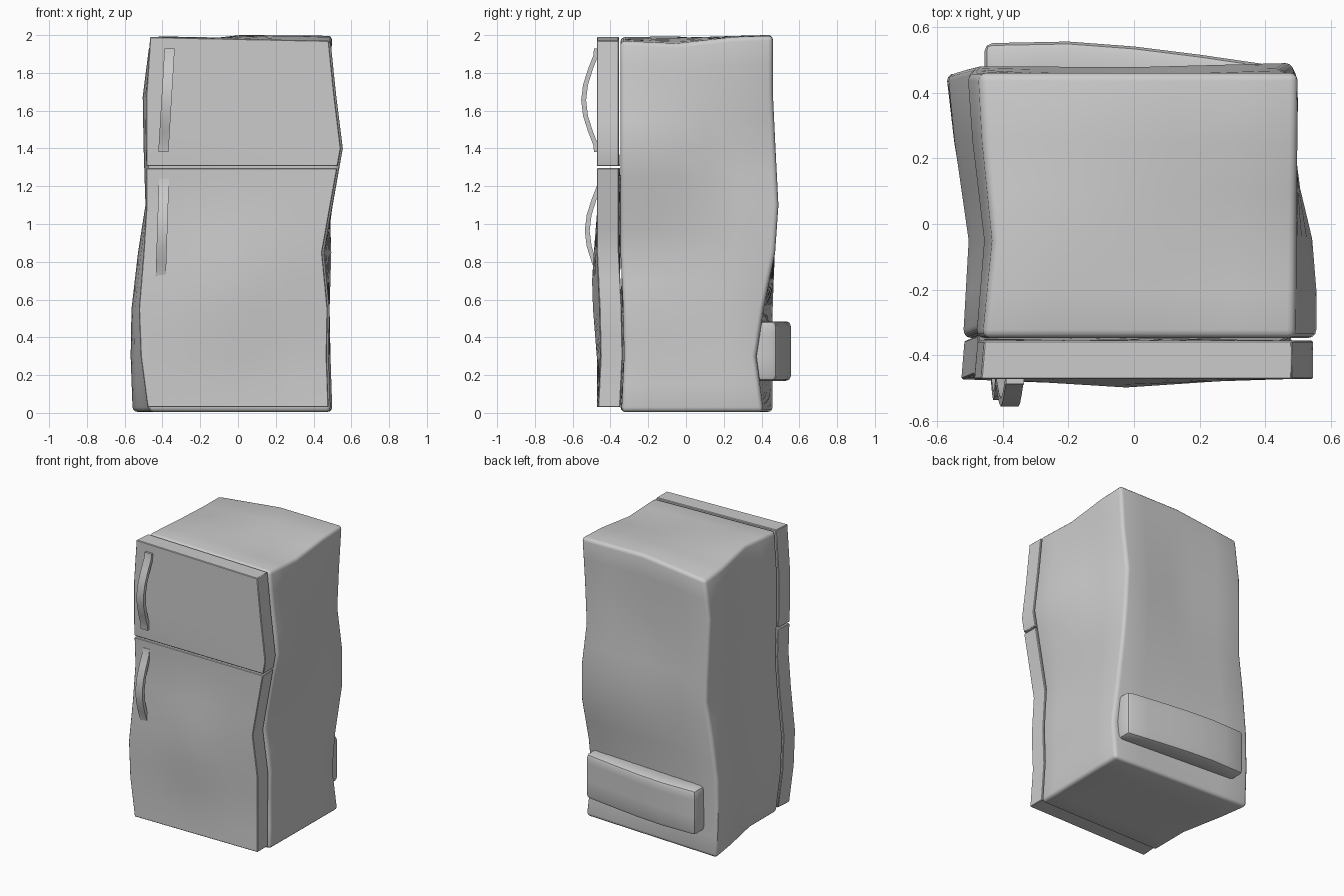
import bpy, bmesh
from mathutils import Vector

if "Cube" in bpy.data.objects:
    bpy.data.objects.remove(bpy.data.objects["Cube"])

# Wobbly outline: x of the four upright edges, and their y shift, at each height
Z = [0, .3, .55, .85, 1.1, 1.4, 1.7, 2]
X = {'FL': [-.48, -.52, -.53, -.505, -.49, -.49, -.49, -.47],
     'FR': [.49, .48, .485, .455, .50, .555, .52, .49],
     'BL': [-.56, -.57, -.565, -.53, -.49, -.50, -.505, -.47],
     'BR': [.50, .49, .485, .495, .485, .455, .48, .50]}
DY = {'FL': [0, 0, 0, .01, .015, 0, 0, 0],
      'FR': [.005, .02, .015, 0, 0, 0, 0, 0],
      'BL': [0, 0, 0, .01, .02, .01, 0, 0],
      'BR': [-.05, -.09, -.05, .012, .03, .015, 0, 0]}
TOP = {'FL': -.01, 'FR': -.03, 'BL': -.055, 'BR': -.003}


def lerp(a, b, t):
    return a + (b - a) * t


def table(keys, vals, k):
    k = min(max(k, keys[0]), keys[-1])
    for i in range(len(keys) - 1):
        if k <= keys[i + 1]:
            return lerp(vals[i], vals[i + 1], (k - keys[i]) / (keys[i + 1] - keys[i]))


def tent(v, centre, half):
    return max(0, 1 - abs(v - centre) / half)


def warp(p):
    """Bend a point of the straight box into the wobbly shape."""
    u = p.x + .5
    v = min(max((p.y + .35) / .81, 0), 1)

    def mix(get):
        return lerp(lerp(get('FL'), get('FR'), u), lerp(get('BL'), get('BR'), u), v)
    x = mix(lambda c: table(Z, X[c], p.z))
    y = p.y + mix(lambda c: table(Z, DY[c], p.z))
    z = p.z
    # dents and bulges in the middle of the faces
    x += .04 * tent(p.y, -.05, .4) * (1 - u)
    x += .03 * tent(p.y, -.1, .25) * tent(p.z, 1.4, .4) * u
    if p.y < -.4:
        y -= .035 * tent(p.x, 0, .5) * tent(p.z, .65, .5)
    y -= .02 * tent(p.x, 0, .5) * tent(p.z, 1.4, .5) * v
    t = max(0, (p.z - 1.4) / .6)
    dz = mix(lambda c: TOP[c]) + .03 * tent(p.x, 0, .5) * v
    dz += tent(p.y, -.05, .3) * lerp(.02, -.025, u)
    return Vector((x, y, z + t * dz))


def finish(bm, name, angle=.6):
    bmesh.ops.recalc_face_normals(bm, faces=bm.faces)
    me = bpy.data.meshes.new(name)
    bm.to_mesh(me)
    bm.free()
    ob = bpy.data.objects.new(name, me)
    bpy.context.collection.objects.link(ob)
    bpy.ops.object.select_all(action='DESELECT')
    ob.select_set(True)
    bpy.context.view_layer.objects.active = ob
    bpy.ops.object.shade_smooth_by_angle(angle=angle)
    return ob


def warped_box(name, lo, hi, bevel, fn, segs=3):
    bm = bmesh.new()
    bmesh.ops.create_cube(bm, size=1)
    lo, hi = Vector(lo), Vector(hi)
    for v in bm.verts:
        v.co = Vector([lerp(lo[i], hi[i], v.co[i] + .5) for i in range(3)])
    bmesh.ops.bevel(bm, geom=bm.edges[:], offset=bevel, segments=segs,
                    profile=.5, affect='EDGES')
    cuts = [[-.3, -.2, -.1, 0, .1, .2, .3], [-.2, -.05, .1, .25],
            Z[1:-1] + [.15, .42, .7, .97, 1.25, 1.55, 1.85]]
    for axis in range(3):
        n = Vector((axis == 0, axis == 1, axis == 2))
        for c in cuts[axis]:
            if lo[axis] + bevel < c < hi[axis] - bevel:
                bmesh.ops.bisect_plane(bm, geom=bm.verts[:] + bm.edges[:] + bm.faces[:],
                                       plane_co=n * c, plane_no=n)
    for v in bm.verts:
        v.co = fn(v.co)
    return finish(bm, name)


# Cabinet and doors
warped_box('cabinet', (-.5, -.347, .005), (.5, .46, 2), .025, warp)
warped_box('upper_door', (-.495, -.472, 1.306), (.49, -.355, 2), .004, warp, 1)
warped_box('lower_door', (-.495, -.472, .03), (.49, -.355, 1.296), .004, warp, 1)


# Compressor housing following the curve of the back
def follow_back(p):
    shift = table([-.45, -.2, 0, .2, .44], [0, .005, -.01, -.035, -.07], p.x)
    return Vector((p.x, p.y + shift, p.z))


warped_box('compressor_housing', (-.455, .40, .17), (.45, .55, .485), .025, follow_back, 2)


# Door handles: bowed flat bars
def handle(name, z0, z1, x0, x1, y):
    bm = bmesh.new()
    rings = []
    prof = [(0, 0), (.07, .004), (.2, .032), (.35, .058), (.5, .068),
            (.65, .058), (.8, .032), (.93, .004), (1, 0)]
    for t, out in prof:
        z, x = lerp(z0, z1, t), lerp(x0, x1, t)
        yo = y - out
        rings.append([bm.verts.new(c) for c in (
            (x - .027, yo, z), (x + .027, yo, z),
            (x + .027, yo + .026, z), (x - .027, yo + .026, z))])
    for a, b in zip(rings, rings[1:]):
        for i in range(4):
            j = (i + 1) % 4
            bm.faces.new((a[i], a[j], b[j], b[i]))
    bm.faces.new(rings[0])
    bm.faces.new(rings[-1])
    finish(bm, name)


handle('upper_handle', 1.38, 1.93, -.395, -.362, -.487)
handle('lower_handle', .69, 1.24, -.41, -.392, -.468)
